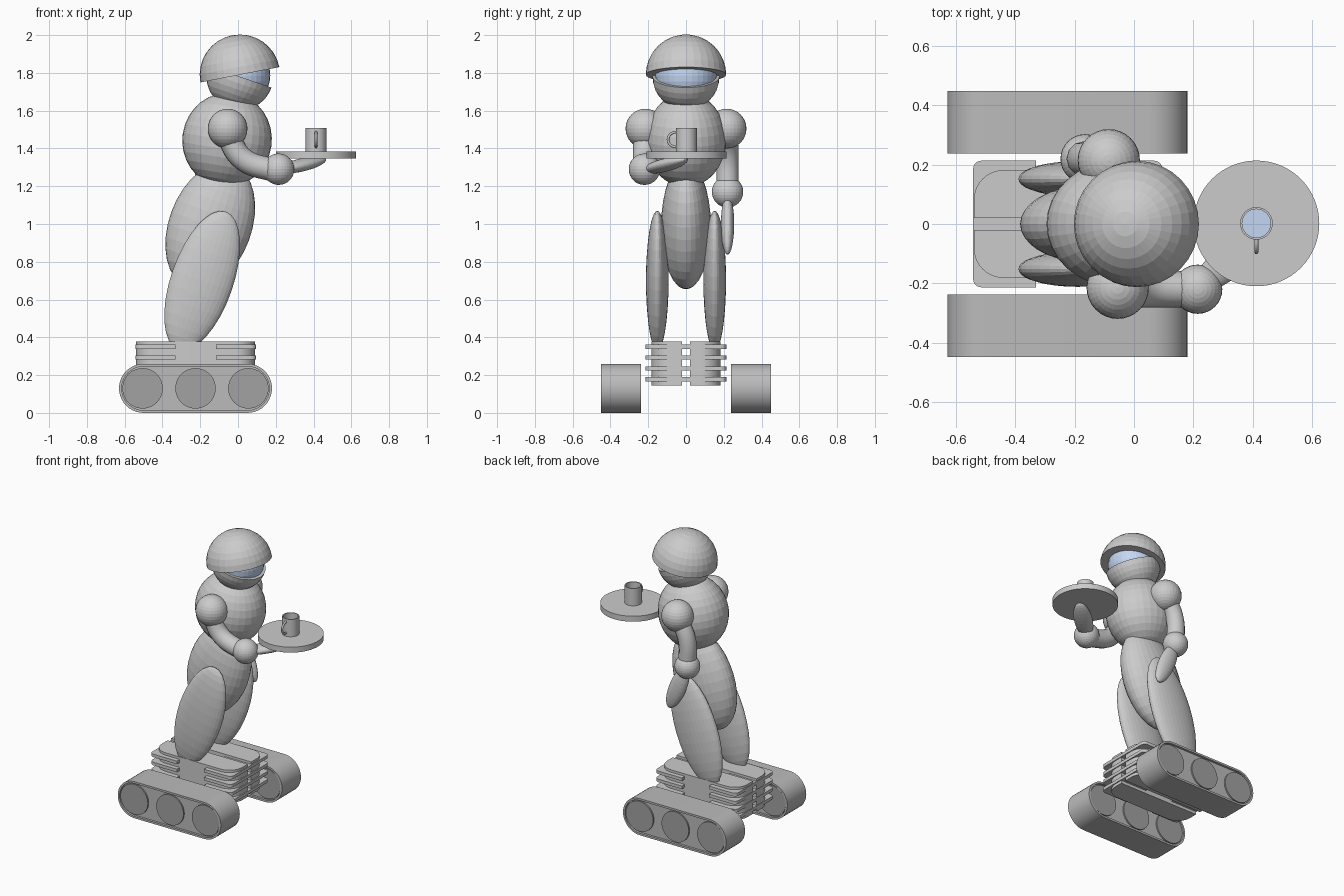
import bpy, bmesh, math
from mathutils import Vector, Matrix

if "Cube" in bpy.data.objects:
    bpy.data.objects.remove(bpy.data.objects["Cube"])


def material(name, rgb):
    m = bpy.data.materials.new(name)
    m.diffuse_color = (*rgb, 1)
    m.use_nodes = True
    m.node_tree.nodes["Principled BSDF"].inputs["Base Color"].default_value = m.diffuse_color
    return m


BLUE = material("blue_glass", (0.55, 0.68, 0.9))
RUBBER = material("dark_grey", (0.5, 0.5, 0.5))
WHEEL = material("darker_grey", (0.36, 0.36, 0.36))


def finish(name, bm, mat=None, smooth=False):
    bmesh.ops.recalc_face_normals(bm, faces=bm.faces)
    me = bpy.data.meshes.new(name)
    bm.to_mesh(me)
    bm.free()
    ob = bpy.data.objects.new(name, me)
    bpy.context.collection.objects.link(ob)
    if mat:
        me.materials.append(mat)
    if smooth:
        bpy.context.view_layer.objects.active = ob
        ob.select_set(True)
        bpy.ops.object.shade_smooth_by_angle(angle=math.radians(35))
        ob.select_set(False)
    return ob


def ellipsoid(name, loc, radii, axis=(0, 0, 1), side=(0, 1, 0), mat=None, half=False):
    """Sphere scaled by radii, local z along axis, local y near side; half keeps local z > 0."""
    bm = bmesh.new()
    bmesh.ops.create_uvsphere(bm, u_segments=32, v_segments=16, radius=1)
    if half:
        geom = bm.verts[:] + bm.edges[:] + bm.faces[:]
        cut = bmesh.ops.bisect_plane(bm, geom=geom, plane_co=(0, 0, 0), plane_no=(0, 0, -1),
                                     clear_outer=True, dist=1e-4)
        rim = [e for e in bm.edges if e.is_boundary]
        bmesh.ops.contextual_create(bm, geom=rim)
    z = Vector(axis).normalized()
    x = Vector(side).cross(z).normalized()
    y = z.cross(x)
    rot = Matrix((x, y, z)).transposed().to_4x4()
    bm.transform(Matrix.Translation(loc) @ rot @ Matrix.Diagonal((*radii, 1)))
    return finish(name, bm, mat)


def prism(name, outline, to3d, a, b, mat=None, hole=None):
    """Extrude an outline between a and b, optionally with a same-count hole outline."""
    bm = bmesh.new()
    loops = [[bm.verts.new(to3d(u, v, w)) for u, v in o]
             for o in ([outline, hole] if hole else [outline]) for w in (a, b)]
    n = len(outline)

    def bridge(p, q):
        for i in range(n):
            j = (i + 1) % n
            bm.faces.new((p[i], p[j], q[j], q[i]))
    bridge(loops[0], loops[1])
    if hole:
        bridge(loops[2], loops[3])
        bridge(loops[0], loops[2])
        bridge(loops[1], loops[3])
    else:
        bm.faces.new(loops[0])
        bm.faces.new(loops[1])
    return finish(name, bm, mat, True)


def rounded(x0, x1, y0, y1, radii, seg=10):
    """Rounded rectangle; corner radii go counter-clockwise from (x1, y1)."""
    pts = []
    for k, (cx, cy, sx, sy) in enumerate(((x1, y1, -1, -1), (x0, y1, 1, -1),
                                          (x0, y0, 1, 1), (x1, y0, -1, 1))):
        r = radii[k]
        for i in range(seg + 1 if r else 1):
            t = math.pi / 2 * (k + i / seg)
            pts.append((cx + sx * r + r * math.cos(t), cy + sy * r + r * math.sin(t)))
    # drop coincident neighbours
    return [p for i, p in enumerate(pts) if math.dist(p, pts[i - 1]) > 1e-6]


def circle(cx, cy, r, n=40):
    return [(cx + r * math.cos(2 * math.pi * i / n), cy + r * math.sin(2 * math.pi * i / n))
            for i in range(n)]


def tube(name, pts, r, res=4):
    cu = bpy.data.curves.new(name, 'CURVE')
    cu.dimensions = '3D'
    cu.bevel_depth, cu.bevel_resolution, cu.use_fill_caps = r, res, True
    sp = cu.splines.new('BEZIER')
    sp.bezier_points.add(len(pts) - 1)
    for bp, p in zip(sp.bezier_points, pts):
        bp.co = p
        bp.handle_left_type = bp.handle_right_type = 'AUTO'
    ob = bpy.data.objects.new(name, cu)
    bpy.context.collection.objects.link(ob)


def flat_xz(u, v, w):
    return (u, w, v)


def flat_xy(u, v, w):
    return (u, v, w)


# tracks with wheels
for s, label in ((-1, "right"), (1, "left")):
    yc = s * 0.343
    belt = rounded(-0.63, 0.18, 0, 0.26, [0.13] * 4)
    inner = rounded(-0.616, 0.166, 0.014, 0.246, [0.116] * 4)
    prism(label + "_track_belt", belt, flat_xz, yc - 0.106, yc + 0.106, RUBBER, inner)
    prism(label + "_track_core", inner, flat_xz, yc - 0.09, yc + 0.09, RUBBER)
    for i in range(3):
        prism(f"{label}_wheel_{i + 1}", circle(-0.505 + 0.28 * i, 0.13, 0.107), flat_xz,
              yc - 0.1, yc + 0.1, WHEEL)

# split chassis block
for s, label in ((-1, "right"), (1, "left")):
    y0, y1 = sorted((s * 0.02, s * 0.182))
    radii = [0.1, 0.1, 0, 0] if s > 0 else [0, 0, 0.1, 0.1]
    prism(label + "_chassis_block", rounded(-0.54, 0.09, y0, y1, radii), flat_xy, 0.146, 0.378)

# cooling fins at both ends
for x0, label in ((-0.543, "rear"), (-0.117, "front")):
    for i in range(4):
        z = 0.178 + 0.0573 * i
        prism(f"{label}_fin_{i + 1}", rounded(x0, x0 + 0.213, -0.214, 0.214,
              [0.03, 0, 0, 0.03] if label == "front" else [0, 0.03, 0.03, 0], 5),
              flat_xy, z - 0.011, z + 0.011)


# legs, abdomen, chest
def lean(deg):
    return (math.sin(math.radians(deg)), 0, math.cos(math.radians(deg)))


for s, label in ((-1, "right"), (1, "left")):
    ellipsoid(label + "_leg", (-0.19, s * 0.152, 0.70), (0.165, 0.06, 0.387), lean(19))
ellipsoid("abdomen", (-0.147, 0, 0.99), (0.219, 0.132, 0.348), lean(20))
ellipsoid("chest", (-0.058, 0, 1.445), (0.237, 0.213, 0.25), lean(9))

# head: helmet dome, visor ball, jaw bowl
ellipsoid("helmet", (0.01, 0, 1.79), (0.213,) * 3, lean(-11), half=True)
ellipsoid("visor", (0.008, 0, 1.787), (0.163,) * 3, mat=BLUE)
ellipsoid("jaw", (0.01, 0, 1.78), (0.177,) * 3, lean(180 + 19), half=True)

# arms
ellipsoid("right_shoulder", (-0.055, -0.215, 1.505), (0.105,) * 3)
ellipsoid("left_shoulder", (-0.085, 0.215, 1.505), (0.105,) * 3)
tube("right_upper_arm", [(-0.06, -0.22, 1.48), (0.025, -0.22, 1.345), (0.2, -0.22, 1.28)], 0.061)
tube("left_upper_arm", [(-0.09, 0.22, 1.5), (-0.16, 0.22, 1.36), (-0.165, 0.22, 1.17)], 0.059)
ellipsoid("right_elbow", (0.215, -0.22, 1.29), (0.083,) * 3)
ellipsoid("left_elbow", (-0.165, 0.22, 1.17), (0.083,) * 3)
ellipsoid("right_hand", (0.335, -0.11, 1.312), (0.06, 0.034, 0.17), (0.25, 0.22, 0.06), (0, 0, 1))
ellipsoid("left_hand", (-0.09, 0.22, 1.0), (0.06, 0.035, 0.175), (0.145, 0, -0.33))

# serving tray
prism("tray", circle(0.413, 0.002, 0.212, 64), flat_xy, 1.346, 1.385)

# mug with drink and handle
prism("mug_wall", circle(0.413, 0.002, 0.055, 32), flat_xy, 1.385, 1.508,
      hole=circle(0.413, 0.002, 0.048, 32))
prism("drink", circle(0.413, 0.002, 0.048, 32), flat_xy, 1.386, 1.45, BLUE)
tube("mug_handle", [(0.413, -0.05 - 0.045 * math.sin(t), 1.447 + 0.04 * math.cos(t))
                    for t in (math.pi * i / 6 for i in range(7))], 0.007, 2)
